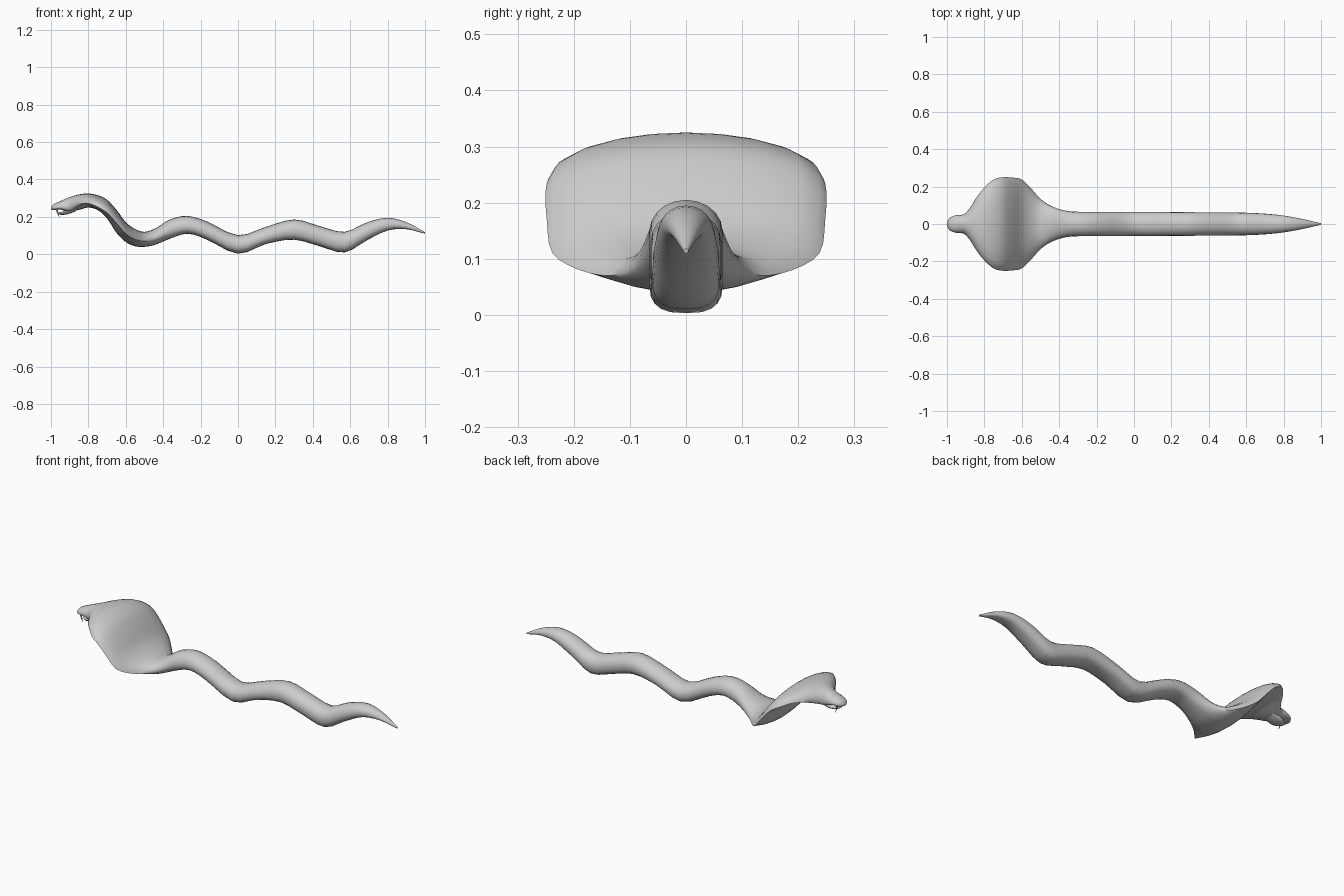
import bpy, bmesh, math
from mathutils import Vector

if "Cube" in bpy.data.objects:
    bpy.data.objects.remove(bpy.data.objects["Cube"])

skin = bpy.data.materials.new("light grey")
skin.diffuse_color = (0.6, 0.6, 0.6, 1)
skin.use_nodes = True
skin.node_tree.nodes["Principled BSDF"].inputs["Base Color"].default_value = skin.diffuse_color

# Body stations: x, top z, side z, bottom z, half width
BODY = [
    (-1.00, .252, .246, .240, .012), (-.985, .268, .249, .236, .034),
    (-.95, .284, .252, .240, .047), (-.91, .302, .253, .226, .052),
    (-.88, .312, .262, .230, .082), (-.84, .322, .270, .240, .145),
    (-.80, .325, .272, .250, .195), (-.75, .316, .252, .236, .238),
    (-.70, .292, .222, .192, .250), (-.65, .238, .168, .115, .248),
    (-.60, .172, .110, .065, .238), (-.55, .135, .080, .043, .190),
    (-.50, .120, .070, .040, .135), (-.44, .140, .085, .052, .095),
    (-.36, .188, .130, .085, .070), (-.27, .205, .150, .110, .065),
    (-.17, .177, .125, .080, .065), (0.0, .102, .050, .003, .065),
    (.15, .147, .095, .055, .064), (.30, .186, .130, .078, .063),
    (.44, .150, .095, .042, .062), (.57, .120, .064, .010, .061),
    (.69, .171, .120, .075, .056), (.80, .195, .158, .127, .045),
    (.90, .172, .149, .134, .027), (1.0, .118, .114, .110, .004)]
JAW = [
    (-.965, .224, .219, .214, .010), (-.945, .227, .220, .211, .030),
    (-.915, .240, .227, .213, .040), (-.87, .268, .245, .228, .040)]


def make_object(name, bm):
    bmesh.ops.recalc_face_normals(bm, faces=bm.faces)
    me = bpy.data.meshes.new(name)
    bm.to_mesh(me)
    bm.free()
    ob = bpy.data.objects.new(name, me)
    bpy.context.collection.objects.link(ob)
    me.materials.append(skin)
    bpy.ops.object.select_all(action='DESELECT')
    ob.select_set(True)
    bpy.context.view_layer.objects.active = ob
    bpy.ops.object.shade_smooth_by_angle(angle=math.radians(50))
    return ob


def refine(rows, steps):
    """Smooth the stations with a spline that respects uneven spacing."""
    n, out = len(rows), []
    slope = lambda i, k: ((rows[min(i + 1, n - 1)][k] - rows[max(i - 1, 0)][k])
                          / (rows[min(i + 1, n - 1)][0] - rows[max(i - 1, 0)][0]))
    for i in range(n - 1):
        h = rows[i + 1][0] - rows[i][0]
        for s in range(steps):
            t = s / steps
            a, b = (1 + 2 * t) * (1 - t) ** 2, t * t * (3 - 2 * t)
            c, d = t * (1 - t) ** 2 * h, t * t * (t - 1) * h
            out.append([rows[i][0] + t * h] + [
                a * rows[i][k] + b * rows[i + 1][k] + c * slope(i, k) + d * slope(i + 1, k)
                for k in range(1, 5)])
    return out + [list(rows[-1])]


def loft(name, rows, sides=20):
    bm = bmesh.new()
    rings = []
    for x, top, side, low, w in rows:
        hood = min(1, max(0, (w - .07) / .1))       # 1 where the hood is spread
        ring = []
        for j in range(sides):
            a = math.tau * j / sides
            c, s = math.cos(a), math.sin(a)
            if s >= 0:
                y, z = c, side + (top - side) * s
            else:
                y = math.copysign(abs(c) ** (.7 + .3 * hood), c)
                z = side + (low - side) * abs(s) ** (.85 + 1.4 * hood)
            ring.append(bm.verts.new((x, w * y, z)))
        rings.append(ring)
    for r, q in zip(rings, rings[1:]):
        for j in range(sides):
            k = (j + 1) % sides
            bm.faces.new((r[j], r[k], q[k], q[j]))
    bm.faces.new(rings[0])
    bm.faces.new(rings[-1])
    return make_object(name, bm)


# Body with hood and upper head, then the lower jaw
loft("snake_body", refine(BODY, 3))
loft("lower_jaw", refine(JAW, 2), 12)

# Curved fangs at the front of the mouth
for sy, side in ((-1, "right"), (1, "left")):
    bm = bmesh.new()
    rings = []
    for x, z, r in ((-.968, .250, .006), (-.966, .226, .0045), (-.955, .199, .0008)):
        rings.append([bm.verts.new(Vector((x, sy * .026, z)) + Vector(
            (r * math.cos(math.tau * j / 6), r * math.sin(math.tau * j / 6), 0)))
            for j in range(6)])
    for r, q in zip(rings, rings[1:]):
        for j in range(6):
            bm.faces.new((r[j], r[j - 1], q[j - 1], q[j]))
    bm.faces.new(rings[0])
    bm.faces.new(rings[-1])
    make_object(side + "_fang", bm)
